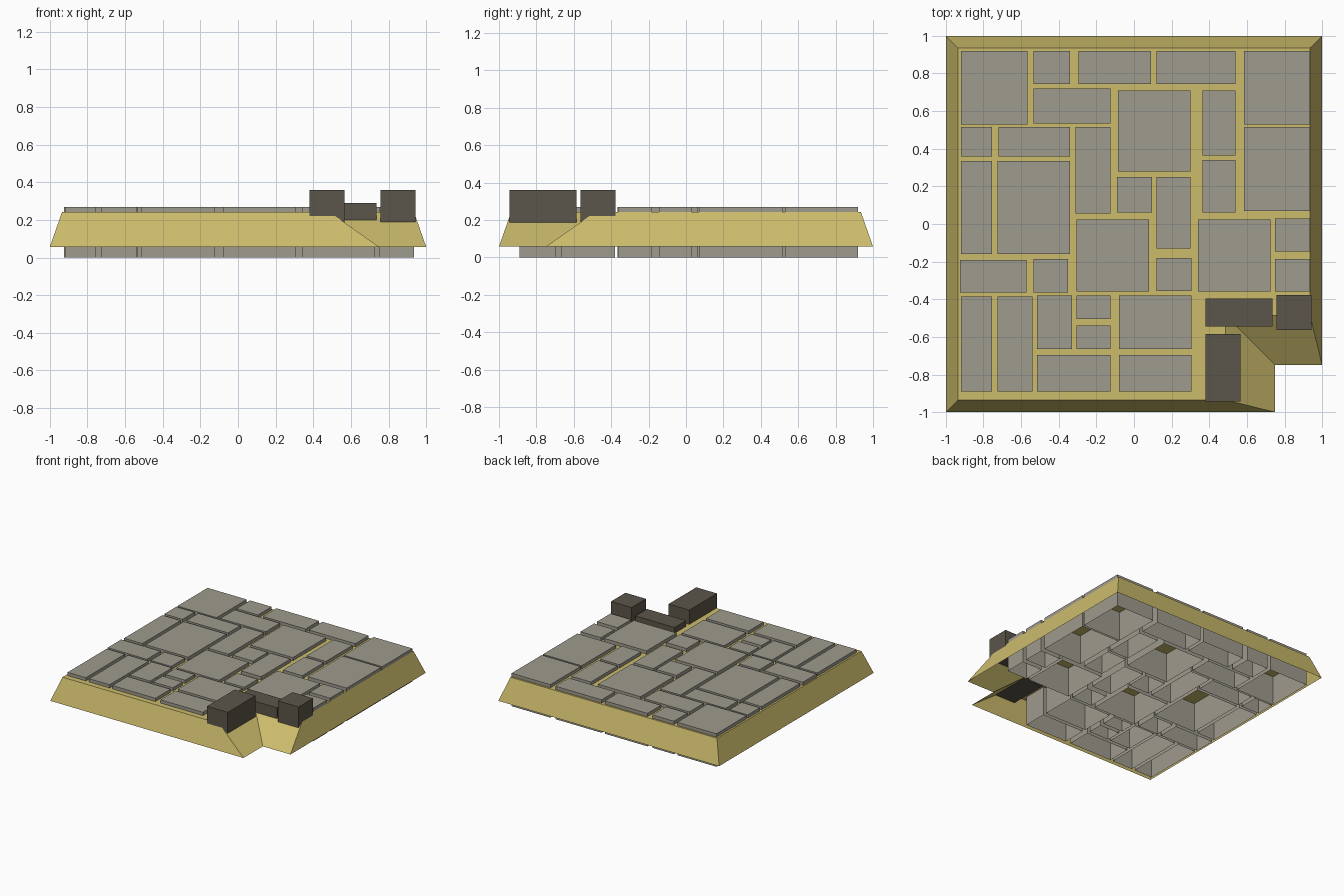
import bpy

if "Cube" in bpy.data.objects:
    bpy.data.objects.remove(bpy.data.objects["Cube"])

# ---- flat colours ----
def material(name, rgb):
    m = bpy.data.materials.new(name)
    m.diffuse_color = (*rgb, 1)
    m.use_nodes = True
    m.node_tree.nodes["Principled BSDF"].inputs["Base Color"].default_value = m.diffuse_color
    return m

SAND = material("sand", (0.604, 0.503, 0.150))
STONE = material("grey_stone", (0.345, 0.325, 0.270))
DARK = material("dark_stone", (0.107, 0.093, 0.069))

def make_object(name, verts, faces, mat):
    me = bpy.data.meshes.new(name)
    me.from_pydata(verts, [], faces)
    me.materials.append(mat)
    ob = bpy.data.objects.new(name, me)
    bpy.context.collection.objects.link(ob)
    return ob

def add_box(verts, faces, x0, x1, y0, y1, z0, z1, closed):
    """Append an axis-aligned box; optionally leave its underside open."""
    n = len(verts)
    ring = [(x0, y0), (x1, y0), (x1, y1), (x0, y1)]
    verts += [(x, y, z) for z in (z0, z1) for x, y in ring]
    faces.append([n + 4, n + 5, n + 6, n + 7])
    for i in range(4):
        j = (i + 1) % 4
        faces.append([n + i, n + j, n + 4 + j, n + 4 + i])
    if closed:
        faces.append([n + 3, n + 2, n + 1, n])

# ---- sand base: sloped shell, open below, with a notched front right corner ----
def notched_square(half, notch, z):
    return [(-half, -half, z), (notch, -half, z), (notch, -notch, z),
            (half, -notch, z), (half, half, z), (-half, half, z)]

base_verts = notched_square(1.0, 0.75, 0.057) + notched_square(0.935, 0.485, 0.243)
base_faces = [list(range(6, 12))]
base_faces += [[i, (i + 1) % 6, 6 + (i + 1) % 6, 6 + i] for i in range(6)]
# the notch corner is at (notch, -notch), so the outline runs counter-clockwise
make_object("sand_base", base_verts, base_faces, SAND)

# ---- paving slabs: x0, x1, y0, y1 (hollow boxes, open below) ----
SLABS = [
    (-.92, -.565, .53, .92), (-.535, -.34, .745, .92), (-.295, .09, .745, .92),
    (.12, .54, .745, .92), (.585, .935, .53, .92), (-.535, -.125, .535, .72),
    (-.085, .30, .28, .71), (.365, .54, .365, .71), (-.92, -.755, .36, .515),
    (-.72, -.34, .36, .515), (-.31, -.125, .055, .515), (-.92, -.755, -.16, .335),
    (-.725, -.34, -.16, .335), (.365, .54, .06, .34), (.585, .935, .07, .515),
    (-.09, .095, .06, .25), (.12, .30, -.13, .25), (-.305, .08, -.36, .025),
    (.34, .725, -.36, .025), (.75, .935, -.145, .03), (.75, .935, -.36, -.185),
    (.12, .305, -.355, -.18), (-.925, -.57, -.365, -.19), (-.535, -.35, -.365, -.185),
    (-.92, -.755, -.89, -.385), (-.725, -.54, -.89, -.385), (-.515, -.33, -.665, -.38),
    (-.305, -.125, -.505, -.38), (-.305, -.125, -.665, -.54), (-.08, .305, -.665, -.38),
    (-.515, -.125, -.89, -.695), (-.08, .305, -.89, -.695),
]
v, f = [], []
for slab in SLABS:
    add_box(v, f, *slab, 0.0, 0.27, False)
make_object("paving_slabs", v, f, STONE)

# ---- dark blocks edging the notch ----
for name, dims in (("low_step_block", (.38, .735, -.545, -.395, .195, .29)),
                   ("right_edge_block", (.757, .943, -.563, -.377, .187, .36)),
                   ("front_edge_block", (.38, .567, -.943, -.585, .187, .36))):
    v, f = [], []
    add_box(v, f, *dims, True)
    make_object(name, v, f, DARK)
